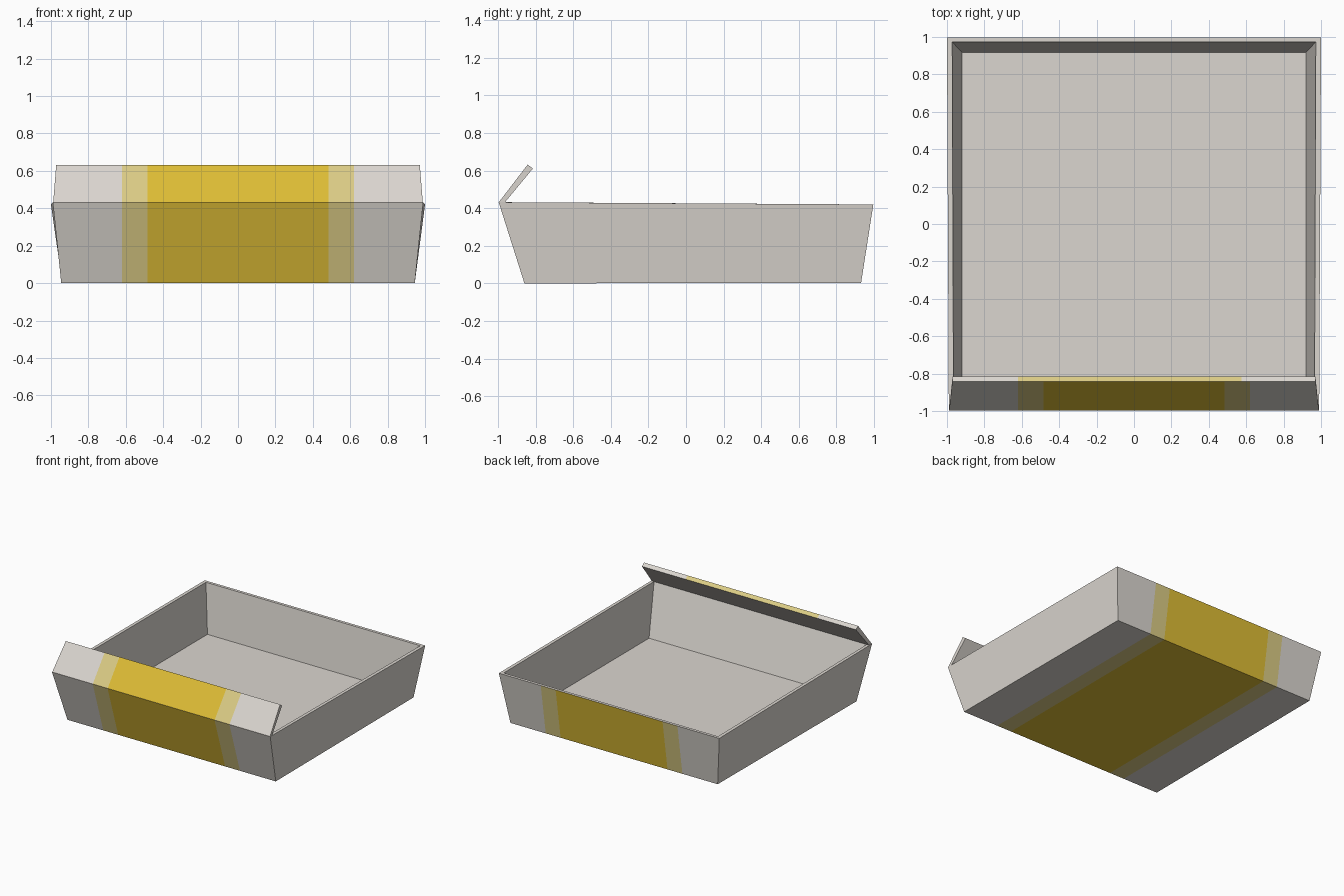
import bpy, bmesh
from mathutils import Vector

if "Cube" in bpy.data.objects:
    bpy.data.objects.remove(bpy.data.objects["Cube"])


def material(name, rgb):
    m = bpy.data.materials.new(name)
    m.diffuse_color = (*rgb, 1)
    m.use_nodes = True
    m.node_tree.nodes["Principled BSDF"].inputs["Base Color"].default_value = m.diffuse_color
    return m


MATS = [material("warm grey card", (0.71, 0.675, 0.63)),
        material("mustard yellow", (0.73, 0.51, 0.036)),
        material("pale yellow", (0.71, 0.60, 0.234))]

STRIPE, BORDER = 0.485, 0.62


def stripe_index(x):
    return 1 if abs(x) < STRIPE else 2 if abs(x) < BORDER else 0


def rect(bm, xf, xb, yf, yb, zf, zb):
    """Ring of four corners with separate front and back widths and heights."""
    return [bm.verts.new(p) for p in
            ((-xf, yf, zf), (xf, yf, zf), (xb, yb, zb), (-xb, yb, zb))]


def bridge(bm, a, b):
    n = len(a)
    for i in range(n):
        j = (i + 1) % n
        bm.faces.new((a[i], a[j], b[j], b[i]))


def cut(bm, faces, x):
    """Slice the given faces at a constant x."""
    geom = set(faces)
    for f in faces:
        geom.update(f.edges)
        geom.update(f.verts)
    bmesh.ops.bisect_plane(bm, geom=list(geom), dist=1e-5,
                           plane_co=(x, 0, 0), plane_no=(1, 0, 0))


def finish(name, bm):
    me = bpy.data.meshes.new(name)
    bm.to_mesh(me)
    bm.free()
    for m in MATS:
        me.materials.append(m)
    ob = bpy.data.objects.new(name, me)
    bpy.context.collection.objects.link(ob)
    return ob


# Open tray: tapered outer shell, rim, inner walls and floor
bm = bmesh.new()
base = rect(bm, 0.945, 0.94, -0.86, 0.932, 0.0, 0.003)
rim_out = rect(bm, 0.99, 1.0, -0.997, 0.997, 0.432, 0.42)
rim_in = rect(bm, 0.965, 0.972, -0.965, 0.973, 0.432, 0.42)
floor = rect(bm, 0.92, 0.92, -0.835, 0.918, 0.028, 0.028)
bm.faces.new(base[::-1])
bridge(bm, base, rim_out)
bridge(bm, rim_out, rim_in)
bridge(bm, rim_in, floor)
bm.faces.new(floor)
bmesh.ops.recalc_face_normals(bm, faces=bm.faces[:])


def outside(f):
    # front wall, underside and back wall carry the stripe
    c, n = f.calc_center_median(), f.normal
    return (n.z < -0.9 or (n.y < -0.7 and c.y < -0.8)
            or (n.y > 0.7 and c.y > 0.8))


for x in (-BORDER, -STRIPE, STRIPE, BORDER):
    cut(bm, [f for f in bm.faces if outside(f)], x)
for f in bm.faces:
    if outside(f):
        f.material_index = stripe_index(f.calc_center_median().x)
finish("tray", bm)

# Front flap: thin board leaning back over the tray
bm = bmesh.new()
lower = rect(bm, 0.988, 0.985, -0.996, -0.964, 0.432, 0.431)
upper = rect(bm, 0.972, 0.970, -0.843, -0.815, 0.632, 0.611)
bm.faces.new(lower[::-1])
bridge(bm, lower, upper)
bm.faces.new(upper)
bmesh.ops.recalc_face_normals(bm, faces=bm.faces[:])
out_dir = Vector((0, -0.8, 0.6))
top_dir = Vector((0, 0.6, 0.8))
for x in (-BORDER, -STRIPE, STRIPE, BORDER):
    cut(bm, [f for f in bm.faces if f.normal.dot(out_dir) > 0.9], x)
for x in (-BORDER, 0.575):
    cut(bm, [f for f in bm.faces if f.normal.dot(top_dir) > 0.9], x)
for f in bm.faces:
    x = f.calc_center_bounds().x
    if f.normal.dot(out_dir) > 0.9:
        f.material_index = stripe_index(x)
    elif f.normal.dot(top_dir) > 0.9 and abs(x) < BORDER:
        f.material_index = 2   # pale edge of the board
finish("front_flap", bm)
